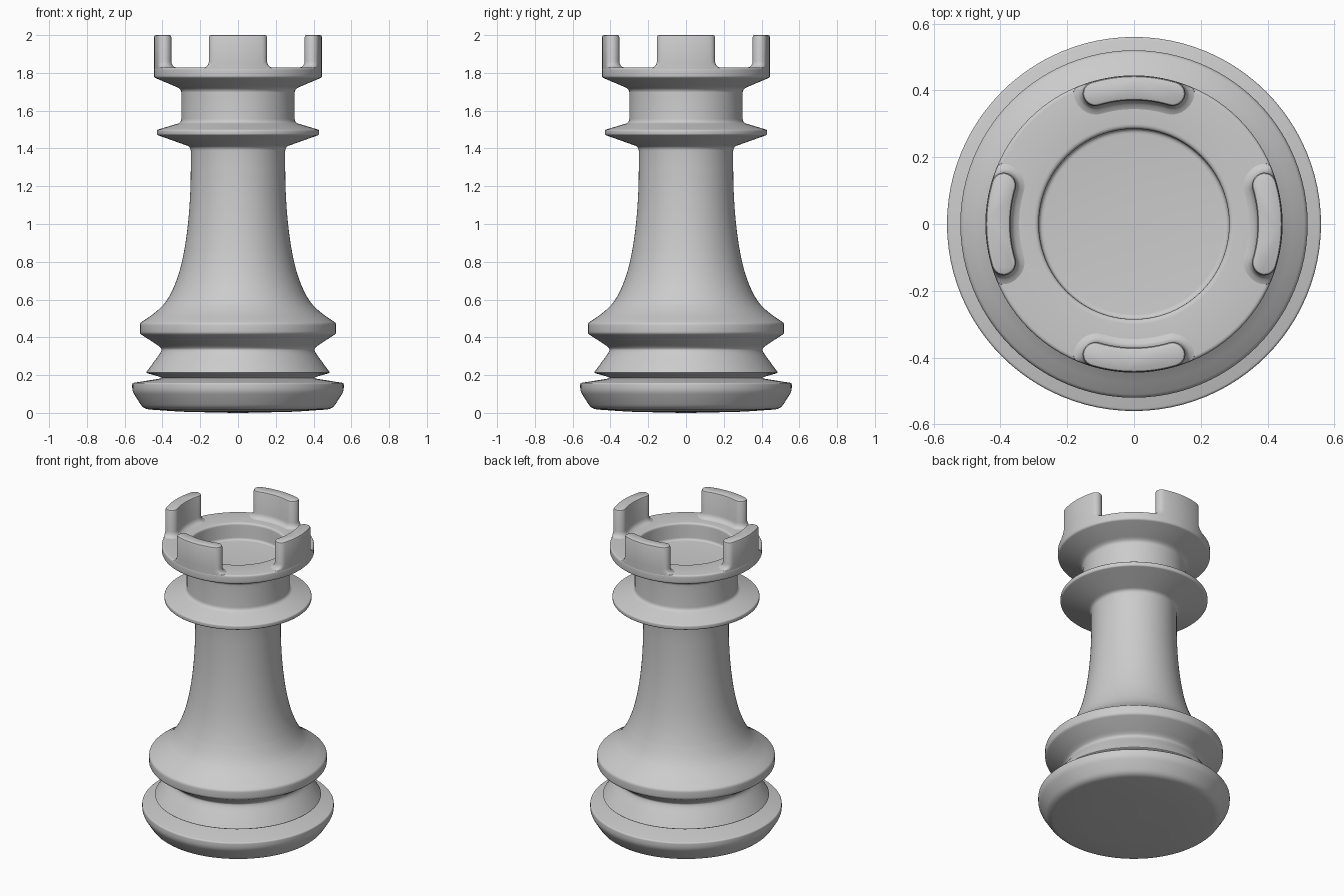
import bpy, bmesh, math
from mathutils import Vector

cube = bpy.data.objects.get("Cube")
if cube:
    bpy.data.objects.remove(cube, do_unlink=True)

grey = bpy.data.materials.new("stone_grey")
grey.use_nodes = True
colour = (0.6, 0.6, 0.6, 1)
grey.diffuse_color = colour
grey.node_tree.nodes["Principled BSDF"].inputs["Base Color"].default_value = colour


def rounded(points, steps=4):
    """Replace each corner (r, z, bevel) with a short curve."""
    pts = [Vector(p[:2]) for p in points]
    out = [pts[0]]
    for i in range(1, len(pts) - 1):
        a, b, c = pts[i - 1:i + 2]
        size = points[i][2]
        p = b + (a - b).normalized() * min(size, (a - b).length * 0.49)
        q = b + (c - b).normalized() * min(size, (c - b).length * 0.49)
        for k in range(steps + 1):
            t = k / steps
            out.append(p * (1 - t) ** 2 + b * 2 * t * (1 - t) + q * t ** 2)
    return out + [pts[-1]]


def loft(name, rings):
    """Skin a stack of closed rings, capping both ends."""
    bm = bmesh.new()
    loops = [[bm.verts.new(co) for co in ring] for ring in rings]
    n = len(loops[0])
    for low, high in zip(loops, loops[1:]):
        for i in range(n):
            j = (i + 1) % n
            bm.faces.new((low[i], low[j], high[j], high[i]))
    bm.faces.new(loops[0][::-1])
    bm.faces.new(loops[-1])
    bmesh.ops.recalc_face_normals(bm, faces=bm.faces)
    mesh = bpy.data.meshes.new(name)
    bm.to_mesh(mesh)
    bm.free()
    mesh.materials.append(grey)
    obj = bpy.data.objects.new(name, mesh)
    bpy.context.collection.objects.link(obj)
    bpy.ops.object.select_all(action='DESELECT')
    obj.select_set(True)
    bpy.context.view_layer.objects.active = obj
    bpy.ops.object.shade_smooth_by_angle(angle=math.radians(35))
    return obj


def lathe(name, points, sides=96):
    turn = [2 * math.pi * i / sides for i in range(sides)]
    return loft(name, [[(p.x * math.cos(a), p.y * 1.0 and p.x * math.sin(a) or p.x * math.sin(a), p.y)
                        for a in turn] for p in rounded(points)])


# Foot: wide disc with a sloping underside
lathe("foot", [(0.02, 0, 0), (0.30, 0.006, 0.05), (0.50, 0.02, 0.03), (0.56, 0.115, 0.02),
               (0.56, 0.158, 0.008), (0.41, 0.182, 0.01), (0.40, 0.19, 0)])

# Stem: lower collars, flared shaft, upper flange and neck
lathe("stem", [(0.40, 0.18, 0), (0.41, 0.19, 0.01), (0.488, 0.212, 0.008), (0.405, 0.325, 0.03),
               (0.405, 0.345, 0.03), (0.52, 0.42, 0.012), (0.52, 0.475, 0.012),
               (0.43, 0.535, 0.06), (0.365, 0.605, 0.08), (0.305, 0.75, 0.1),
               (0.268, 0.95, 0.12), (0.25, 1.18, 0.12), (0.25, 1.408, 0.02),
               (0.43, 1.472, 0.008), (0.43, 1.498, 0.008), (0.30, 1.537, 0.02),
               (0.30, 1.70, 0)])

# Crown: flared rim with a shallow recess in the top
lathe("crown", [(0.30, 1.68, 0), (0.30, 1.715, 0.03), (0.445, 1.776, 0.01),
                (0.445, 1.828, 0.012), (0.285, 1.828, 0.015), (0.285, 1.72, 0.015),
                (0.02, 1.72, 0)])


def battlement_ring(z, grow, arc=0.29, mid=0.407, half=0.037, steps=12):
    """Bent capsule outline that follows the rim, facing +x."""
    thick = half + grow
    polar = []
    for side in (1, -1):
        for k in range(steps + 1):
            a = side * arc * (2 * k / steps - 1)
            polar.append((mid + side * thick, a))
        for k in range(1, steps):
            t = math.pi * k / steps
            polar.append((mid + side * thick * math.cos(t),
                          side * (arc + thick * math.sin(t) / mid)))
    return [(min(r, 0.444) * math.cos(a), min(r, 0.444) * math.sin(a), z) for r, a in polar]


# Battlements: four rounded blocks with a flared root
levels = [(1.815, 0.03), (1.828, 0.026), (1.834, 0.012), (1.845, 0.004), (1.86, 0),
          (1.99, 0), (1.997, -0.003), (2.0, -0.008)]
for number, label in enumerate(("left", "back", "right", "front")):
    block = loft(label + "_battlement", [battlement_ring(z, g) for z, g in levels])
    block.rotation_euler.z = number * math.pi / 2
